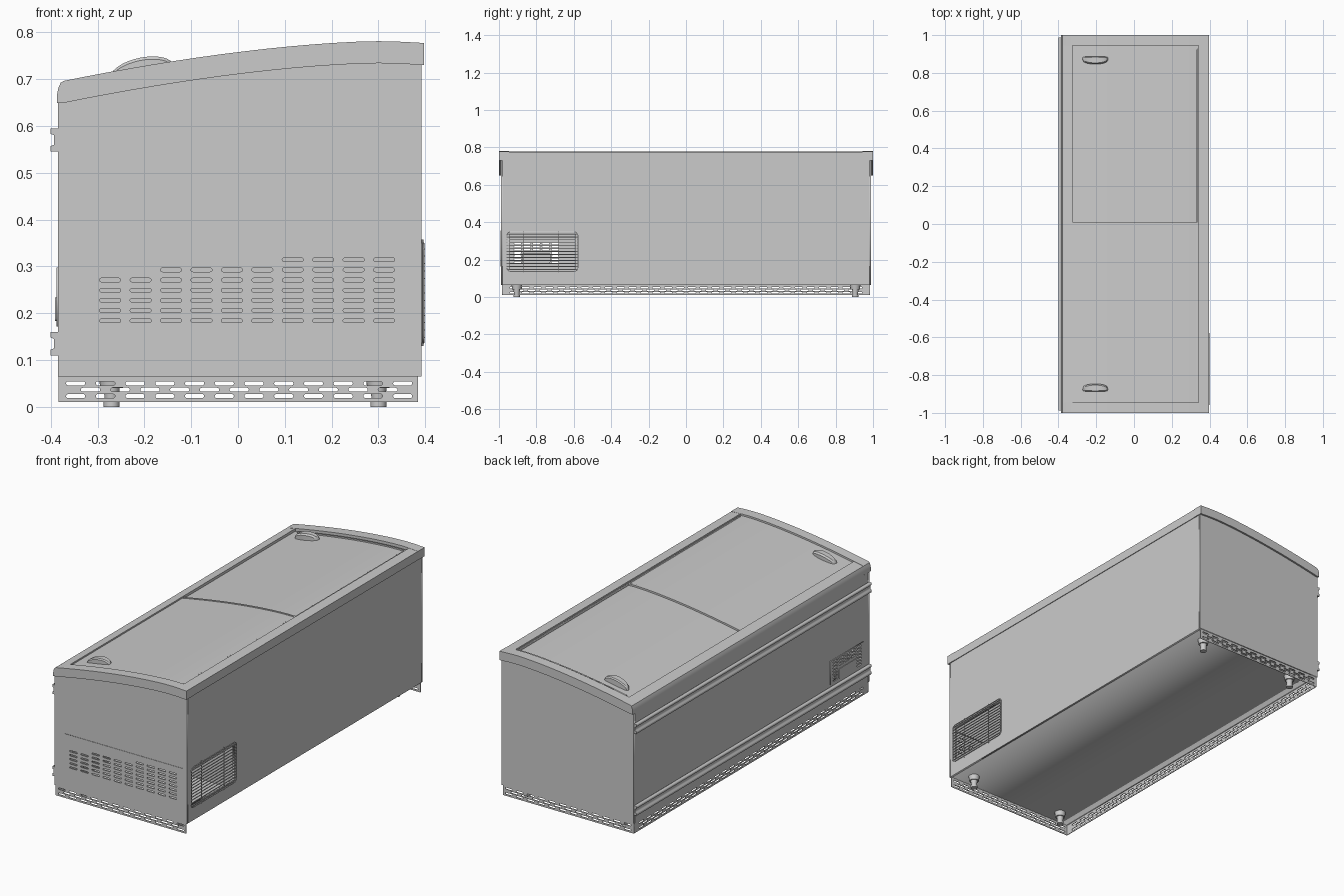
import bpy, bmesh, math
from mathutils import Matrix

if "Cube" in bpy.data.objects:
    bpy.data.objects.remove(bpy.data.objects["Cube"])

# local (u, v, depth) -> world, for plates facing y and plates facing x
XZ = Matrix(((1, 0, 0, 0), (0, 0, -1, 0), (0, 1, 0, 0), (0, 0, 0, 1)))
YZ = Matrix(((0, 0, 1, 0), (1, 0, 0, 0), (0, 1, 0, 0), (0, 0, 0, 1)))


def finish(name, mesh, smooth=False):
    bm = bmesh.new()
    bm.from_mesh(mesh)
    bmesh.ops.remove_doubles(bm, verts=bm.verts, dist=1e-5)
    bmesh.ops.recalc_face_normals(bm, faces=bm.faces)
    bm.to_mesh(mesh)
    bm.free()
    ob = bpy.data.objects.new(name, mesh)
    bpy.context.collection.objects.link(ob)
    if smooth:
        bpy.ops.object.select_all(action='DESELECT')
        ob.select_set(True)
        bpy.context.view_layer.objects.active = ob
        bpy.ops.object.shade_smooth_by_angle(angle=math.radians(30))
    return ob


def curve_mesh(cu, lines):
    for pts, cyclic in lines:
        s = cu.splines.new('POLY')
        s.points.add(len(pts) - 1)
        for p, q in zip(s.points, pts):
            p.co = (q[0], q[1], q[2] if len(q) > 2 else 0, 1)
        s.use_cyclic_u = cyclic
    tmp = bpy.data.objects.new("tmp", cu)
    bpy.context.collection.objects.link(tmp)
    bpy.context.view_layer.update()
    dg = bpy.context.evaluated_depsgraph_get()
    me = bpy.data.meshes.new_from_object(tmp.evaluated_get(dg))
    bpy.data.objects.remove(tmp)
    return me


def plate(name, frame, outline, a, b, holes=(), smooth=False):
    """Flat outline with holes, extruded from a to b along the frame's normal axis."""
    cu = bpy.data.curves.new(name, 'CURVE')
    cu.dimensions, cu.fill_mode, cu.extrude = '2D', 'BOTH', abs(b - a) / 2
    me = curve_mesh(cu, [(p, True) for p in [outline, *holes]])
    mid = (a + b) / 2
    shift = (0, mid, 0) if frame is XZ else (mid, 0, 0)
    me.transform(Matrix.Translation(shift) @ frame)
    return finish(name, me, smooth)


def wires(name, lines, r):
    cu = bpy.data.curves.new(name, 'CURVE')
    cu.dimensions, cu.bevel_depth, cu.bevel_resolution, cu.use_fill_caps = '3D', r, 1, True
    return finish(name, curve_mesh(cu, lines), True)


def rect(u0, u1, v0, v1):
    return [(u0, v0), (u1, v0), (u1, v1), (u0, v1)]


def rounded(cu, cv, w, h, r, n=4):
    pts = []
    for k, (sx, sy) in enumerate([(1, 1), (-1, 1), (-1, -1), (1, -1)]):
        for i in range(n + 1):
            t = math.pi / 2 * (k + i / n)
            pts.append((cu + sx * (w / 2 - r) + r * math.cos(t),
                        cv + sy * (h / 2 - r) + r * math.sin(t)))
    return pts


def slot(cu, cv, w, h):
    return rounded(cu, cv, w, h, h * 0.49, 3)


# ---- lid curve
def top(x):
    return 0.781 - 0.16 * abs(0.3 - x) ** 1.6


def low(x):
    return top(x) - 0.047


def span(x0, x1, n=16):
    return [x0 + (x1 - x0) * i / n for i in range(n + 1)]


def band(x0, x1, up, down):
    xs = span(x0, x1)
    return [(x, top(x) + down) for x in xs] + [(x, top(x) + up) for x in reversed(xs)]


NOSE = [(-0.372, 0.697), (-0.379, 0.692), (-0.384, 0.680), (-0.387, 0.664)]

# ---- cabinet walls
end = [(-0.385, 0.065), (0.392, 0.065)] + [(x, low(x) + 0.003) for x in reversed(span(-0.385, 0.392))]
plate("front_end_wall", XZ, end, -0.99, -0.98, [rect(-0.32, 0.36, 0.17, 0.345)])
plate("back_end_wall", XZ, end, 0.98, 0.99)
plate("right_wall", YZ, rect(-0.98, 0.98, 0.065, 0.736), 0.382, 0.392,
      [rect(-0.945, -0.59, 0.15, 0.335)])
plate("left_wall", YZ, rect(-0.98, 0.98, 0.065, 0.66), -0.385, -0.375,
      [rect(-0.93, -0.67, 0.18, 0.29)])
plate("floor", XZ, rect(-0.38, 0.387, 0.066, 0.076), -0.985, 0.985)
plate("compartment_bulkhead", XZ, rect(-0.376, 0.383, 0.07, 0.66), -0.55, -0.54)

# ---- slotted vent panel on the front end
holes = []
for c in range(10):
    for r in range(5 if c < 2 else 6 if c < 6 else 7):
        holes.append(slot(-0.273 + 0.065 * c, 0.184 + 0.0217 * r, 0.045, 0.008))
plate("vent_panel", XZ, rect(-0.33, 0.37, 0.163, 0.355), -0.992, -0.986, holes)

# ---- control panel with slots on the left side
holes = []
for r in range(7):
    for c in range(5):
        y, z = -0.90 + 0.05 * c, 0.186 + 0.0165 * r
        if not (0 < c < 4 and r < 4):
            holes.append(slot(y, z, 0.038, 0.009))
plate("control_panel", YZ, rect(-0.94, -0.66, 0.172, 0.298), -0.388, -0.382, holes)
plate("control_unit", YZ, rounded(-0.80, 0.208, 0.15, 0.05, 0.006), -0.391, -0.36)

# ---- perforated skirt on three sides
def skirt_holes(a, b):
    pitch, out = 0.0635, []
    n = int((b - a) / pitch)
    start = (a + b) / 2 - pitch * (n - 1) / 2
    for r, z in enumerate((0.023, 0.0365, 0.05)):
        for i in range(n - r % 2):
            out.append(slot(start + pitch * (i + 0.5 * (r % 2)), z, 0.041, 0.0085))
    return out


for nm, y in (("front", -0.985), ("back", 0.981)):
    plate(nm + "_skirt", XZ, rect(-0.383, 0.385, 0.01, 0.067), y, y + 0.004, skirt_holes(-0.38, 0.385))
plate("left_skirt", YZ, rect(-0.981, 0.981, 0.01, 0.067), -0.383, -0.379, skirt_holes(-0.98, 0.98))

# ---- adjustable feet
def foot(name, x, y):
    bm = bmesh.new()
    for r1, r2, z0, z1 in ((0.017, 0.017, 0, 0.012), (0.014, 0.018, 0.012, 0.045), (0.024, 0.028, 0.04, 0.067)):
        bmesh.ops.create_cone(bm, cap_ends=True, segments=20, radius1=r1, radius2=r2, depth=z1 - z0,
                              matrix=Matrix.Translation((x, y, (z0 + z1) / 2)))
    me = bpy.data.meshes.new(name)
    bm.to_mesh(me)
    bm.free()
    finish(name, me, True)


for i, x in enumerate((-0.27, 0.30)):
    for j, y in enumerate((-0.905, 0.905)):
        foot(f"foot_{i}{j}", x, y)

# ---- bumper rails on the left side, grooved section
for nm, z in (("upper", 0.545), ("lower", 0.11)):
    prof = [(-0.384, 0), (-0.4, 0), (-0.4, 0.012), (-0.393, 0.015), (-0.393, 0.035),
            (-0.4, 0.038), (-0.4, 0.05), (-0.384, 0.05)]
    plate(nm + "_bumper_rail", XZ, [(x, z + d) for x, d in prof], -0.988, 0.988)

# ---- lid frame: two end caps and two long rails
cap = band(-0.372, 0.397, 0, -0.047) + NOSE[1:] + [(-0.387, 0.649)]
for nm, a, b in (("front", -1.0, -0.945), ("back", 0.945, 1.0)):
    plate(nm + "_lid_cap", XZ, cap, a, b, smooth=True)
plate("left_lid_rail", XZ, band(-0.372, -0.325, -0.001, -0.047) + NOSE[1:] + [(-0.387, 0.651)],
      -0.946, 0.946, smooth=True)
plate("right_lid_rail", XZ, band(0.342, 0.396, -0.001, -0.047), -0.946, 0.946, smooth=True)

# ---- curved sliding doors with edge trims
plate("front_sliding_door", XZ, band(-0.327, 0.344, -0.009, -0.014), -0.947, 0.008, smooth=True)
plate("back_sliding_door", XZ, band(-0.327, 0.344, -0.015, -0.020), -0.008, 0.947, smooth=True)
plate("door_meeting_trim", XZ, band(-0.322, 0.335, -0.006, -0.018), -0.002, 0.008, smooth=True)
plate("door_right_trim", XZ, band(0.332, 0.338, -0.006, -0.018), -0.93, 0.93)
plate("back_door_trim", XZ, band(-0.30, 0.338, -0.008, -0.018), 0.925, 0.932, smooth=True)

# ---- crescent door handles
for nm, s in (("front", -1), ("back", 1)):
    bm = bmesh.new()
    n, rows = 18, []
    for i in range(n + 1):
        t = -1 + 2 * i / n
        x = -0.205 + 0.068 * t
        bulge = max(0.0, 1 - t * t) ** 0.5
        base, crest = top(x) - 0.017, top(x) - 0.012 + 0.031 * bulge
        outer, inner = 0.888 - 0.006 * (1 - bulge), 0.868 - 0.022 * bulge
        sec = [(outer, base), (outer, crest - 0.006), (outer - 0.005, crest),
               (inner + 0.007, crest), (inner, crest - 0.008), (inner, base)]
        rows.append([bm.verts.new((x, s * y if s > 0 else -y, z)) for y, z in sec])
    for a, b in zip(rows, rows[1:]):
        for k in range(6):
            bm.faces.new((a[k], a[(k + 1) % 6], b[(k + 1) % 6], b[k]))
    bm.faces.new(rows[0])
    bm.faces.new(rows[-1])
    me = bpy.data.meshes.new(nm + "_door_handle")
    bm.to_mesh(me)
    bm.free()
    finish(nm + "_door_handle", me, True)

# ---- wire grille over the condenser opening
frame = [(0.396, y, z) for y, z in rounded(-0.768, 0.243, 0.38, 0.212, 0.02)]
lines = [(frame, True)]
for i in range(13):
    z = 0.148 + 0.0158 * i
    lines.append(([(0.397, -0.957, z), (0.397, -0.579, z)], False))
for y in (-0.87, -0.68):
    lines.append(([(0.394, y, 0.13), (0.394, y, 0.357)], False))
wires("condenser_grille", lines, 0.0025)
